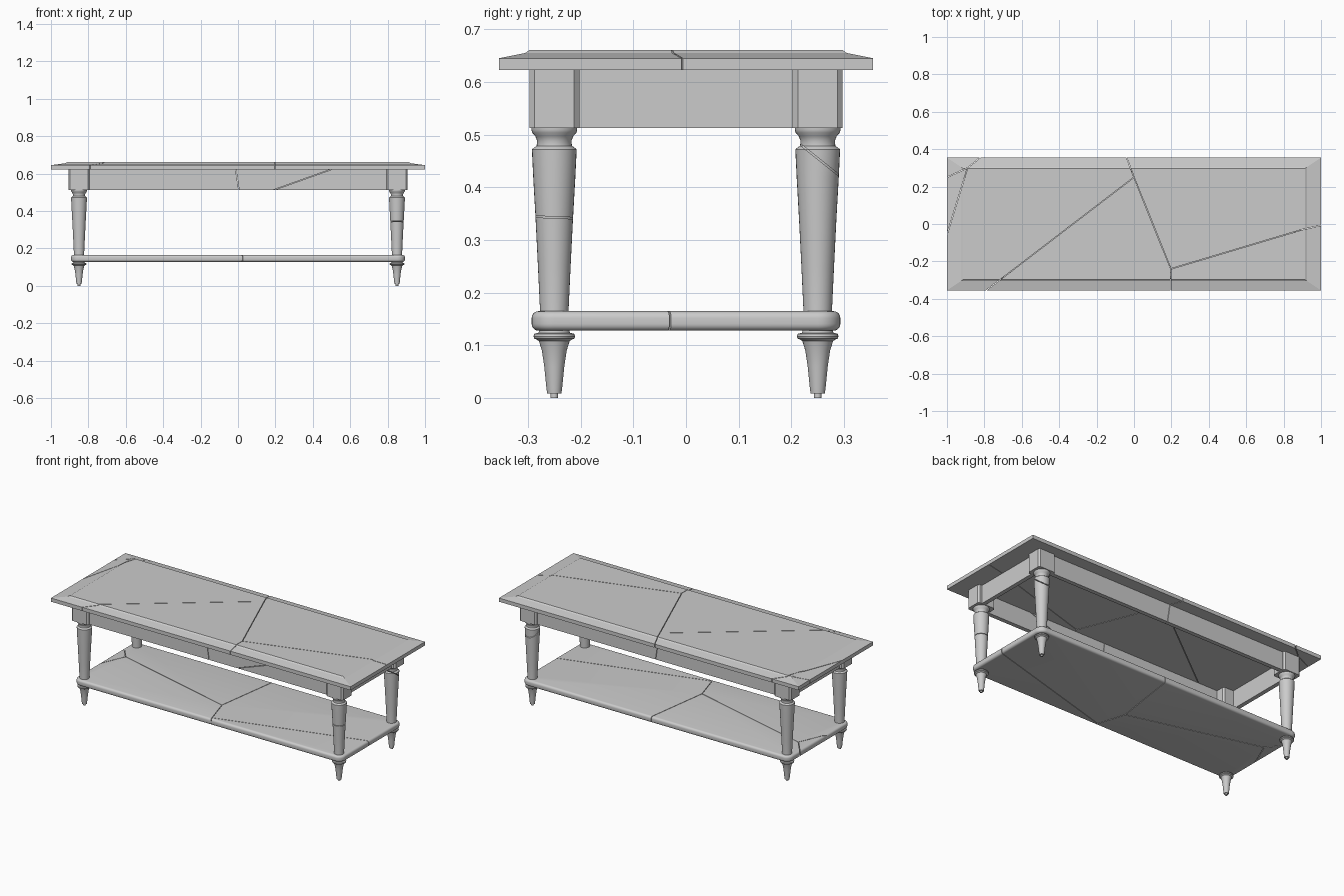
import bpy, bmesh, math
from mathutils import Vector

if "Cube" in bpy.data.objects:
    bpy.data.objects.remove(bpy.data.objects["Cube"])


def make(name, bm, smooth=False):
    bmesh.ops.recalc_face_normals(bm, faces=bm.faces)
    me = bpy.data.meshes.new(name)
    bm.to_mesh(me)
    bm.free()
    ob = bpy.data.objects.new(name, me)
    bpy.context.collection.objects.link(ob)
    if smooth:
        activate(ob)
        bpy.ops.object.shade_smooth_by_angle(angle=math.radians(35))
    return ob


def activate(ob):
    bpy.ops.object.select_all(action='DESELECT')
    ob.select_set(True)
    bpy.context.view_layer.objects.active = ob


def loft(name, rings, smooth=False):
    # closed solid from a stack of matching point rings
    bm = bmesh.new()
    vs = [[bm.verts.new(p) for p in r] for r in rings]
    n = len(vs[0])
    for a, b in zip(vs, vs[1:]):
        for i in range(n):
            bm.faces.new((a[i], a[(i + 1) % n], b[(i + 1) % n], b[i]))
    bm.faces.new(vs[0])
    bm.faces.new(vs[-1])
    return make(name, bm, smooth)


def rect(x, y, z):
    return [(-x, -y, z), (x, -y, z), (x, y, z), (-x, y, z)]


def box_mesh(center, size):
    x, y, z = size
    return [[(p[0] + center[0], p[1] + center[1], center[2] + s * z / 2)
             for p in rect(x / 2, y / 2, 0)] for s in (-1, 1)]


def cut(ob, cutter):
    cutter.hide_render = True
    activate(ob)
    m = ob.modifiers.new("crack", 'BOOLEAN')
    m.operation, m.solver, m.object = 'DIFFERENCE', 'EXACT', cutter
    bpy.ops.object.modifier_apply(modifier=m.name)
    bpy.data.objects.remove(cutter)


def crack(ob, a, b, through, gap=0.003):
    # thin slot from a to b, running along the direction "through"
    a, b, t = Vector(a), Vector(b), Vector(through)
    d = (b - a).normalized()
    a, b = a - d * 0.002, b + d * 0.002
    w = d.cross(t).normalized() * gap / 2
    cut(ob, loft("crack_cutter", [[a - w - t, a + w - t, b + w - t, b - w - t],
                                  [a - w + t, a + w + t, b + w + t, b - w + t]]))


# table top with a shallow bevelled border
top = loft("table_top", [rect(1, .355, .623), rect(1, .355, .645),
                         rect(.925, .305, .655), rect(.913, .297, .661)])
for p, q in [((-.81, -.37), (0, .25)), ((0, .25), (-.045, .37)),
             ((0, .25), (.197, -.24)), ((.197, -.24), (.197, -.37)),
             ((.197, -.24), (.9, -.03)), ((.9, -.03), (1.01, -.005)),
             ((-1.01, -.09), (-.89, .3)), ((-.89, .3), (-.81, .365)),
             ((-1.01, .245), (-.89, .3))]:
    crack(top, (*p, .64), (*q, .64), (0, 0, .1))

# lower shelf: rounded corners and a rounded rim
CX, CY, R = .85, .25, .043
rim = .013


def shelf_ring(inset, z):
    pts = []
    for k, (sx, sy) in enumerate([(1, 1), (-1, 1), (-1, -1), (1, -1)]):
        for i in range(9):
            t = math.pi / 2 * (k + i / 8)
            pts.append((sx * CX + (R - inset) * math.cos(t),
                        sy * CY + (R - inset) * math.sin(t), z))
    return pts


angles = [math.pi / 2 * i / 5 for i in range(6)]
lower = [(rim * (1 - math.sin(t)), .128 + rim * (1 - math.cos(t))) for t in angles]
upper = [(i, .293 - z) for i, z in reversed(lower)]
shelf = loft("lower_shelf", [shelf_ring(i, z) for i, z in lower + upper], True)
for p, q in [((-.03, -.11), (.03, .31)), ((-.03, -.11), (-.82, .1)),
             ((-.82, .1), (-.91, .21)), ((-.82, .1), (-.91, -.11)),
             ((-.03, -.11), (.03, -.31)), ((.022, -.275), (.91, -.025))]:
    crack(shelf, (*p, .146), (*q, .146), (0, 0, .1))

# turned legs
profile = [(.007, 0), (.007, .009), (.0135, .009), (.015, .02), (.019, .06),
           (.0235, .09), (.029, .108), (.033, .111), (.038, .113), (.0395, .117),
           (.038, .122), (.030, .124), (.028, .13), (.027, .165), (.031, .25),
           (.0355, .34), (.040, .42), (.0425, .472), (.039, .475), (.0335, .479),
           (.0325, .488), (.036, .497), (.042, .504), (.0435, .509), (.0435, .515)]
N = 32
for side, sx in (("left", -1), ("right", 1)):
    for end, sy in (("front", -1), ("back", 1)):
        leg = loft(f"{end}_{side}_leg",
                   [[(sx * CX + r * math.cos(2 * math.pi * i / N),
                      sy * CY + r * math.sin(2 * math.pi * i / N), z)
                     for i in range(N)] for r, z in profile], True)
        if (sx, sy) == (1, -1):
            crack(leg, (.78, -.25, .343), (.92, -.25, .343), (0, .1, -.004))
        if (sx, sy) == (1, 1):
            crack(leg, (.78, .25, .455), (.92, .25, .455), (0, .1, -.08))
        # chamfered block above each leg
        hx, hy, c = .057, .0475, .01
        octo = [(hx - c, -hy), (hx, c - hy), (hx, hy - c), (hx - c, hy),
                (c - hx, hy), (-hx, hy - c), (-hx, c - hy), (c - hx, -hy)]
        loft(f"{end}_{side}_leg_block",
             [[(sx * CX + x, sy * CY + y, z) for x, y in octo] for z in (.513, .623)])

# apron rails between the blocks
T = .025
for name, s in (("front", -1), ("back", 1)):
    rail = loft(f"{name}_rail", box_mesh((0, s * .27, .568), (1.62, T, .11)))
    if s < 0:
        crack(rail, (-.013, -.27, .63), (.006, -.27, .505), (0, .05, 0))
        crack(rail, (.17, -.27, .505), (.52, -.27, .63), (0, .05, 0))
    else:
        crack(rail, (-.013, .27, .63), (.006, .27, .505), (0, .05, 0))
for name, s in (("left", -1), ("right", 1)):
    loft(f"{name}_rail", box_mesh((s * .872, 0, .568), (T, .42, .11)))
